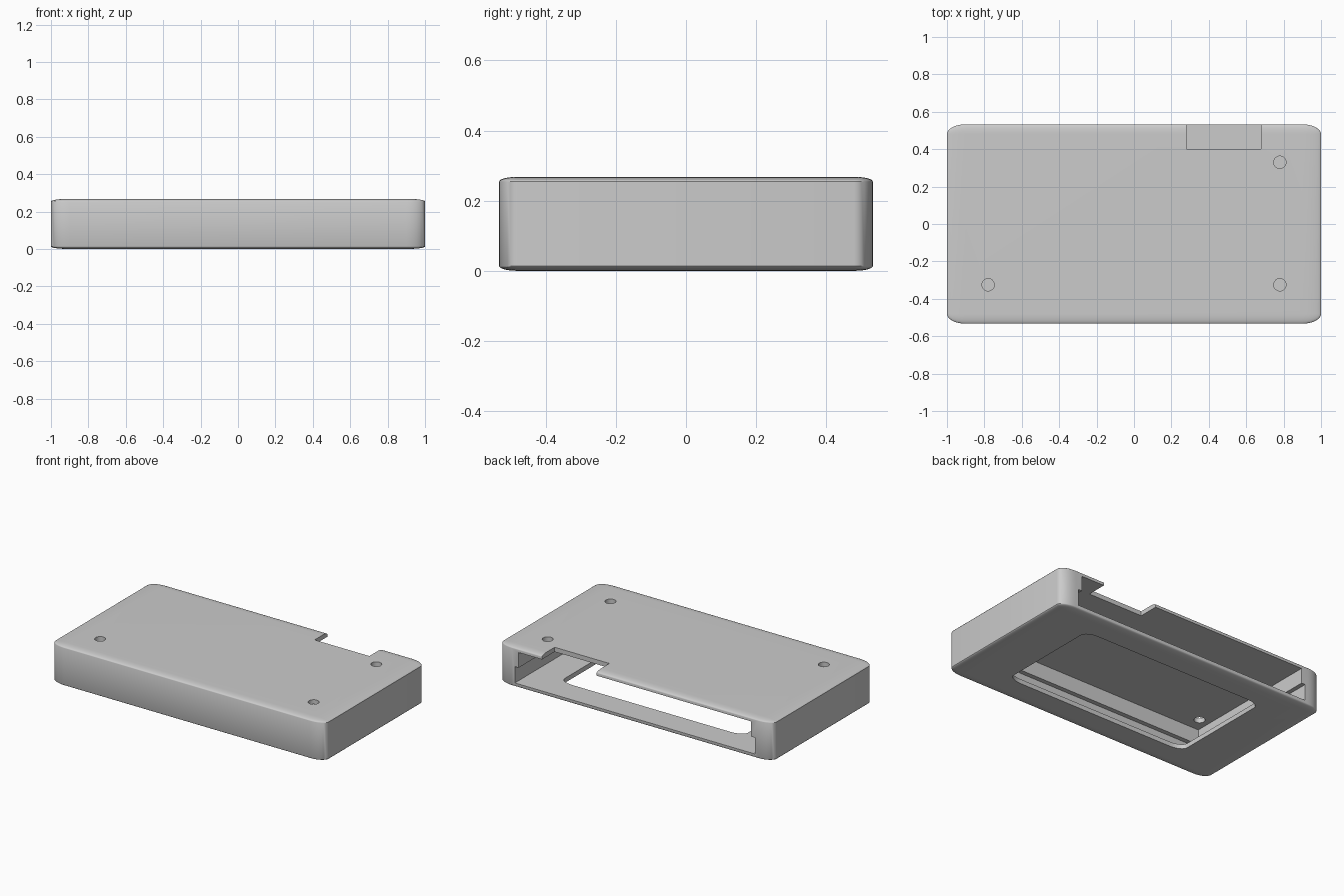
import bpy, bmesh, math

if "Cube" in bpy.data.objects:
    bpy.data.objects.remove(bpy.data.objects["Cube"])

W, D, H = 2.0, 1.066, 0.268      # overall size
PLATE = 0.03                     # top and bottom plate thickness

grey = bpy.data.materials.new("light grey")
grey.diffuse_color = (0.6, 0.6, 0.6, 1)
grey.use_nodes = True
grey.node_tree.nodes["Principled BSDF"].inputs["Base Color"].default_value = grey.diffuse_color


def make(name, bm):
    me = bpy.data.meshes.new(name)
    bm.to_mesh(me)
    bm.free()
    ob = bpy.data.objects.new(name, me)
    bpy.context.collection.objects.link(ob)
    me.materials.append(grey)
    return ob


def box(name, x0, x1, y0, y1, z0, z1, bevel=0, vertical_only=False):
    """Box whose bevel is made on a unit cube and then stretched to size."""
    bm = bmesh.new()
    bmesh.ops.create_cube(bm, size=1)
    if bevel:
        edges = [e for e in bm.edges if not vertical_only or
                 abs(e.verts[0].co.z - e.verts[1].co.z) > 0.5]
        bmesh.ops.bevel(bm, geom=edges, offset=bevel, segments=8,
                        profile=0.5, affect='EDGES')
    for v in bm.verts:
        v.co.x = x0 + (v.co.x + 0.5) * (x1 - x0)
        v.co.y = y0 + (v.co.y + 0.5) * (y1 - y0)
        v.co.z = z0 + (v.co.z + 0.5) * (z1 - z0)
    return make(name, bm)


def cut(target, cutter):
    cutter.hide_render = True
    mod = target.modifiers.new("cut", 'BOOLEAN')
    mod.operation, mod.solver, mod.object = 'DIFFERENCE', 'EXACT', cutter
    bpy.context.view_layer.objects.active = target
    bpy.ops.object.modifier_apply(modifier=mod.name)
    bpy.data.objects.remove(cutter)


# Outer shell with rounded edges
case = box("case_shell", -W/2, W/2, -D/2, D/2, 0, H, 0.05)

# Inner space, wider in its lower half, open at the back
cut(case, box("upper_space", -0.85, 0.85, -0.42, 0.8, 0.1, H - PLATE))
cut(case, box("lower_space", -0.878, 0.878, -0.45, 0.8, PLATE, 0.138))

# Window in the bottom plate
cut(case, box("bottom_window", -0.67, 0.67, -0.36, 0.36, -0.1, 0.06, 0.07, True))

# Notch in the back edge of the top plate
cut(case, box("top_notch", 0.28, 0.68, 0.40, 0.8, 0.2, 0.4))

# Three screw holes through the top plate
for x, y in ((0.78, 0.33), (0.78, -0.325), (-0.78, -0.325)):
    bm = bmesh.new()
    bmesh.ops.create_cone(bm, cap_ends=True, segments=32,
                          radius1=0.033, radius2=0.033, depth=0.2)
    bmesh.ops.translate(bm, verts=bm.verts, vec=(x, y, H))
    cut(case, make("screw_hole", bm))

# Smooth rounded edges, crisp cuts
bpy.ops.object.select_all(action='DESELECT')
case.select_set(True)
bpy.context.view_layer.objects.active = case
bpy.ops.object.shade_smooth_by_angle(angle=math.radians(30))
